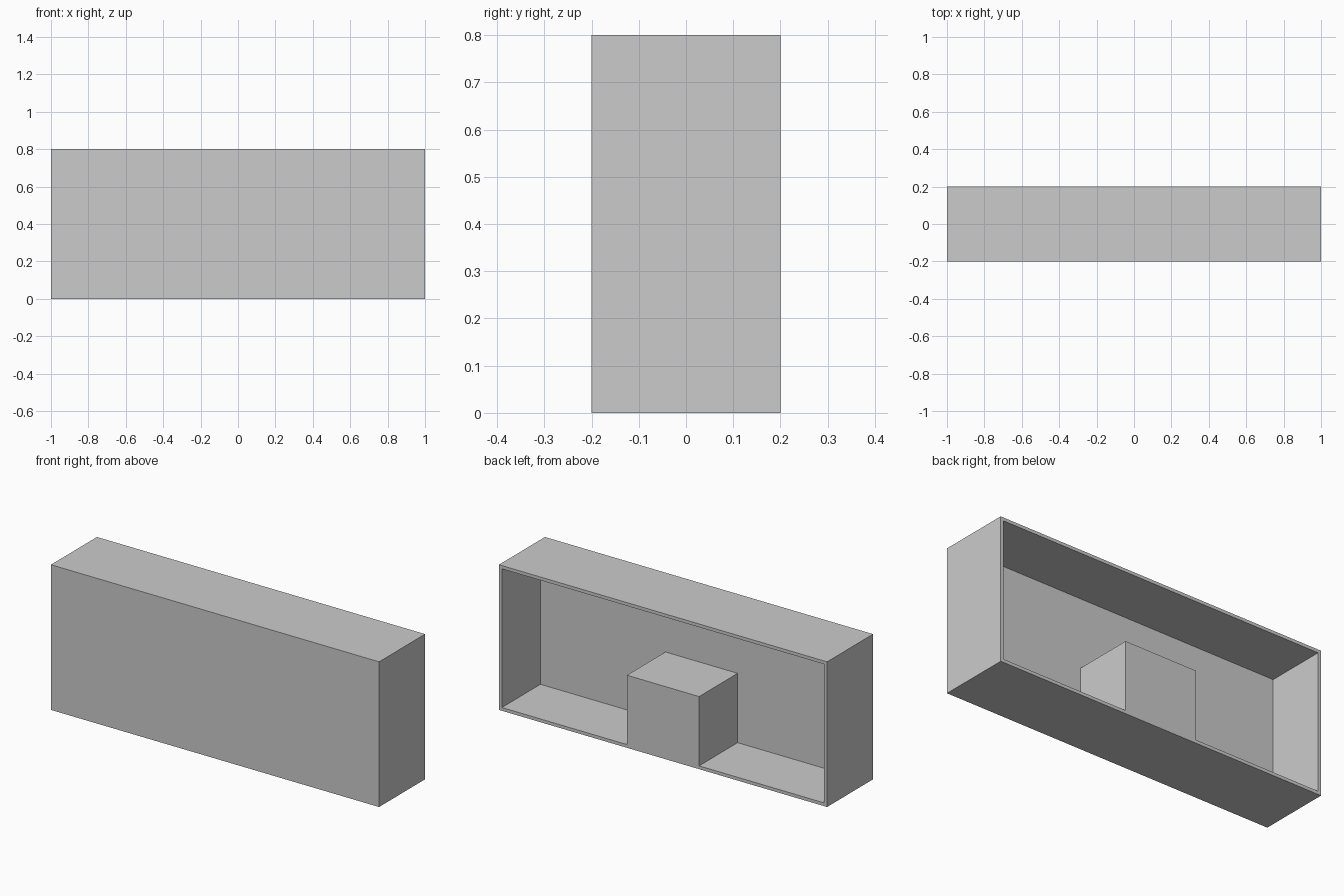
import bpy, bmesh
from mathutils import Matrix, Vector

if "Cube" in bpy.data.objects:
    bpy.data.objects.remove(bpy.data.objects["Cube"])

WALL = 0.018     # board thickness around the open back
DEPTH = 0.335    # depth of the open recess


def box(lo, hi):
    """bmesh box between two corners"""
    lo, hi = Vector(lo), Vector(hi)
    bm = bmesh.new()
    size = Matrix.Diagonal((*(hi - lo), 1))
    bmesh.ops.create_cube(bm, size=1, matrix=Matrix.Translation((lo + hi) / 2) @ size)
    return bm


def finish(name, bm):
    bmesh.ops.recalc_face_normals(bm, faces=bm.faces)
    mesh = bpy.data.meshes.new(name)
    bm.to_mesh(mesh)
    bm.free()
    obj = bpy.data.objects.new(name, mesh)
    bpy.context.collection.objects.link(obj)
    return obj


# Counter shell: solid front, back face inset and pushed in to make the recess
bm = box((-1, -0.2, 0), (1, 0.2, 0.8))
bm.normal_update()
back = max(bm.faces, key=lambda f: f.calc_center_median().y)
bmesh.ops.inset_region(bm, faces=[back], thickness=WALL, use_even_offset=True)
moved = bmesh.ops.extrude_discrete_faces(bm, faces=[back])["faces"]
bmesh.ops.translate(bm, verts=moved[0].verts, vec=(0, -DEPTH, 0))
finish("counter_shell", bm)

# Low cabinet standing in the middle of the recess
finish("inner_cabinet", box((-0.22, 0.2 - DEPTH, WALL), (0.22, 0.2, 0.4)))
